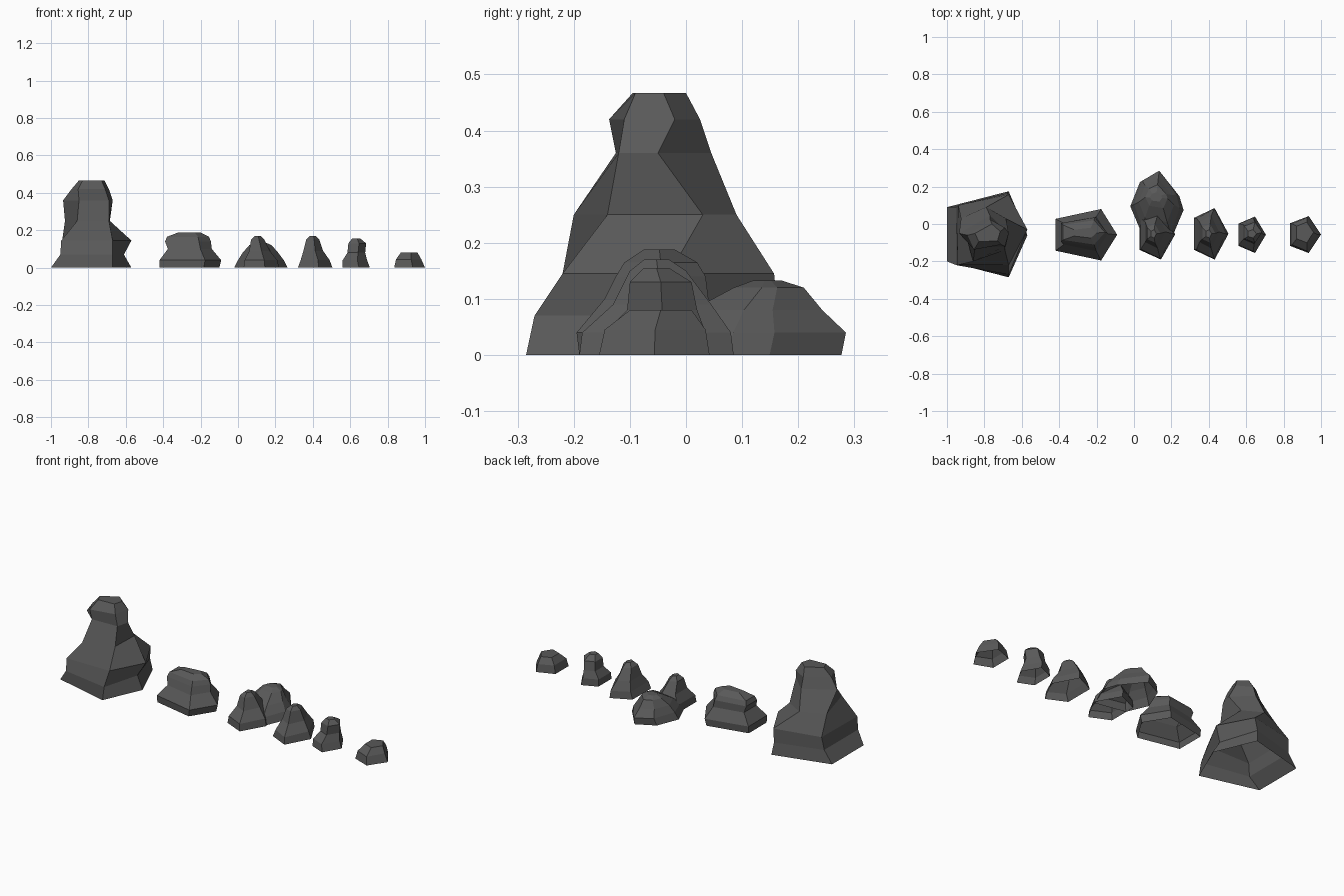
import bpy
import math

default_cube = bpy.data.objects.get("Cube")
if default_cube:
    bpy.data.objects.remove(default_cube, do_unlink=True)

# One dark stone colour for every rock
stone = bpy.data.materials.new("dark_grey_stone")
stone.use_nodes = True
stone_colour = (0.1, 0.1, 0.1, 1)
stone.diffuse_color = stone_colour
stone.node_tree.nodes["Principled BSDF"].inputs["Base Color"].default_value = stone_colour
stone.node_tree.nodes["Principled BSDF"].inputs["Roughness"].default_value = 0.9


def loft(name, layers):
    """Join rings of corners, given as (height, corners), into a shell open underneath."""
    sides = len(layers[0][1])
    verts = [(x, y, z) for z, corners in layers for x, y in corners]
    faces = []
    for low in range(0, len(verts) - sides, sides):
        high = low + sides
        for i in range(sides):
            j = (i + 1) % sides
            faces.append((low + i, low + j, high + j, high + i))
    faces.append(tuple(range(len(verts) - sides, len(verts))))
    mesh = bpy.data.meshes.new(name)
    mesh.from_pydata(verts, [], faces)
    mesh.materials.append(stone)
    mesh.update()
    obj = bpy.data.objects.new(name, mesh)
    bpy.context.scene.collection.objects.link(obj)


def rock(name, shape, layers):
    """Fit one unit outline into the box of each layer: height, left, right, front, back."""
    loft(name, [
        (z, [(left + u * (right - left), front + v * (back - front)) for u, v in shape])
        for z, left, right, front, back in layers
    ])


def arrow_outline(shoulder):
    """Five corners in a unit square: flat on the left, pointed on the right."""
    side = math.sin(math.radians(36)) / math.sin(math.radians(72)) / 2
    return [(1, .5), (shoulder, 1), (0, .5 + side), (0, .5 - side), (shoulder, 0)]


regular = arrow_outline(.6)
blunt = arrow_outline(.74)
slanted = [(1, .4), (.92, .62), (.55, 1), (.18, .84), (0, .46), (.18, .1), (.8, 0)]

# Tall pillar; corners run right, back right, back left, front left, front right
loft("tall_pillar_rock", [
    (0, [(-.57, -.06), (-.67, .175), (-1, .09), (-1, -.2), (-.67, -.285)]),
    (.07, [(-.61, -.05), (-.68, .165), (-.95, .09), (-.95, -.22), (-.67, -.27)]),
    (.145, [(-.57, -.03), (-.67, .157), (-.94, .1), (-.945, -.22), (-.67, -.22)]),
    (.25, [(-.685, .03), (-.79, .09), (-.925, .03), (-.86, -.2), (-.69, -.14)]),
    (.36, [(-.67, -.05), (-.77, .045), (-.935, -.05), (-.85, -.125), (-.69, -.12)]),
    (.42, [(-.69, -.02), (-.77, .025), (-.89, -.06), (-.855, -.137), (-.71, -.11)]),
    (.467, [(-.715, -.04), (-.76, 0), (-.85, -.05), (-.83, -.095), (-.73, -.09)]),
])

# Broad low boulder with an overhanging cap
rock("broad_boulder", blunt, [
    (0, -.42, -.1, -.19, .075),
    (.04, -.42, -.09, -.195, .08),
    (.1, -.375, -.14, -.145, .04),
    (.14, -.39, -.145, -.125, .035),
    (.165, -.38, -.155, -.11, .02),
    (.188, -.32, -.2, -.075, -.02),
])

# Pair of merged rocks: a pointed one in front, a mound behind
rock("paired_front_rock", regular, [
    (0, .03, .22, -.19, .08),
    (.04, .035, .21, -.185, .08),
    (.09, .06, .17, -.13, .045),
    (.15, .07, .14, -.1, 0),
    (.17, .09, .12, -.075, -.03),
])
rock("paired_back_mound", slanted, [
    (0, -.02, .265, -.06, .277),
    (.04, 0, .245, -.05, .285),
    (.08, .025, .215, .01, .243),
    (.12, .06, .18, .085, .21),
    (.133, .085, .15, .12, .17),
])

# Slender pointed rock
rock("pointed_rock", regular, [
    (0, .32, .505, -.19, .085),
    (.04, .335, .49, -.185, .08),
    (.09, .35, .455, -.13, .045),
    (.15, .365, .435, -.1, 0),
    (.17, .385, .415, -.075, -.03),
])

# Small capped rock with a pinched waist
rock("capped_rock", regular, [
    (0, .56, .705, -.155, .04),
    (.04, .56, .69, -.145, .035),
    (.08, .585, .68, -.105, .02),
    (.13, .59, .685, -.1, .01),
    (.155, .61, .655, -.075, -.03),
])

# Smallest low stone
rock("small_stone", regular, [
    (0, .835, 1, -.155, .042),
    (.045, .845, .98, -.145, .035),
    (.08, .87, .96, -.1, .01),
])
